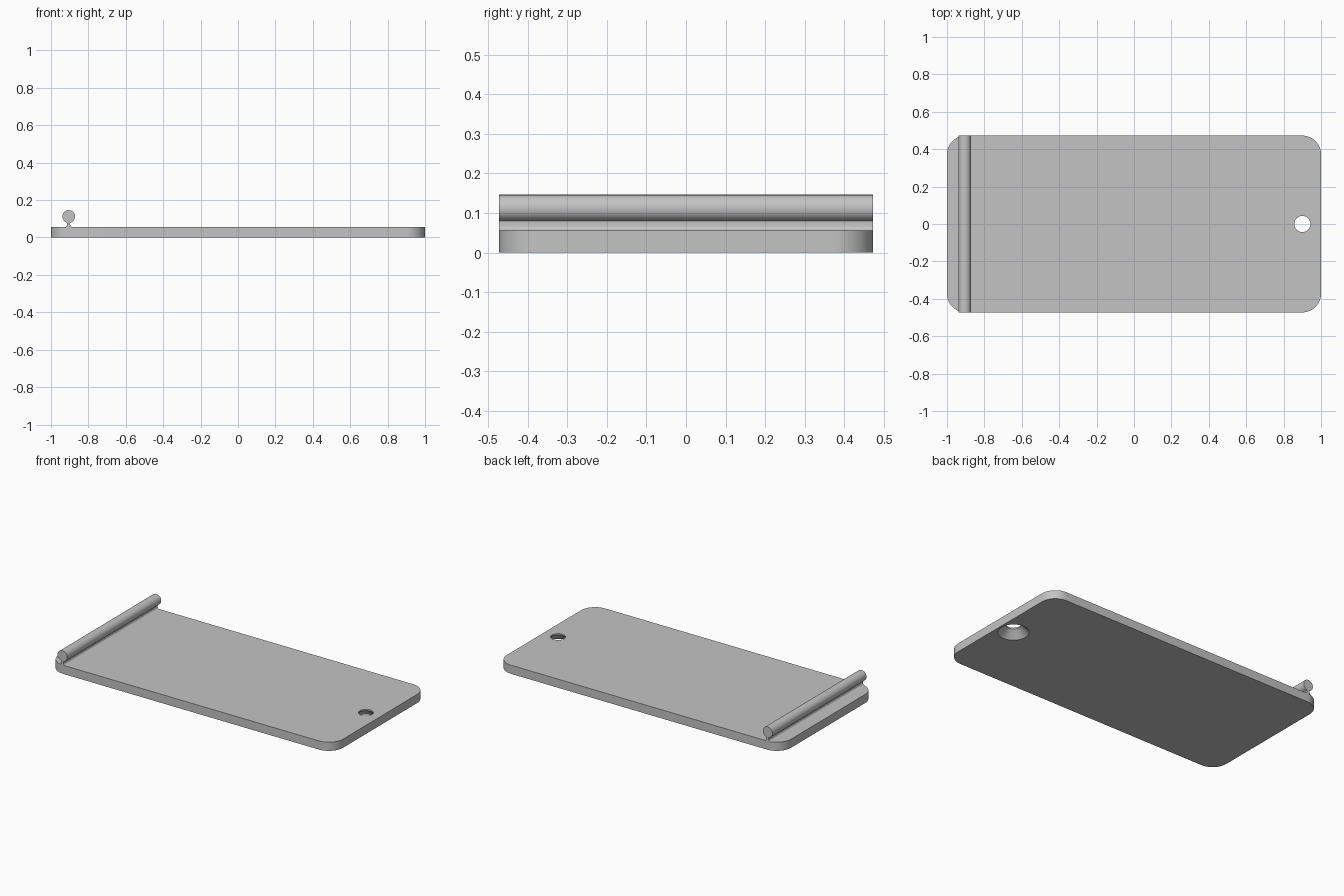
import bpy, bmesh, math

if "Cube" in bpy.data.objects:
    bpy.data.objects.remove(bpy.data.objects["Cube"], do_unlink=True)

WIDTH, DEPTH, THICK = 2.0, 0.945, 0.055
CORNER = 0.1
HOLE_X, HOLE_R, SINK_R, SINK_H = 0.9, 0.043, 0.09, 0.047
ROD_X, ROD_Z, ROD_R = -0.905, 0.112, 0.034

grey = bpy.data.materials.new("plain_grey")
grey.use_nodes = True
colour = (0.55, 0.55, 0.55, 1)
grey.diffuse_color = colour
grey.node_tree.nodes["Principled BSDF"].inputs["Base Color"].default_value = colour


def add_object(name, bm):
    bmesh.ops.recalc_face_normals(bm, faces=bm.faces)
    mesh = bpy.data.meshes.new(name)
    bm.to_mesh(mesh)
    bm.free()
    mesh.materials.append(grey)
    obj = bpy.data.objects.new(name, mesh)
    bpy.context.collection.objects.link(obj)
    return obj


def smooth(obj):
    bpy.ops.object.select_all(action="DESELECT")
    obj.select_set(True)
    bpy.context.view_layer.objects.active = obj
    bpy.ops.object.shade_smooth_by_angle(angle=math.radians(30))


def extrude_along_y(name, profile):
    """Sweep a closed (x, z) outline over the full depth."""
    bm = bmesh.new()
    face = bm.faces.new([bm.verts.new((x, -DEPTH / 2, z)) for x, z in profile])
    out = bmesh.ops.extrude_face_region(bm, geom=[face])["geom"]
    verts = [g for g in out if isinstance(g, bmesh.types.BMVert)]
    bmesh.ops.translate(bm, verts=verts, vec=(0, DEPTH, 0))
    return add_object(name, bm)


# Base plate with rounded corners
bm = bmesh.new()
bmesh.ops.create_cube(bm, size=1)
bmesh.ops.scale(bm, verts=bm.verts, vec=(WIDTH, DEPTH, THICK))
bmesh.ops.translate(bm, verts=bm.verts, vec=(0, 0, THICK / 2))
uprights = [e for e in bm.edges if abs(e.verts[0].co.z - e.verts[1].co.z) > THICK / 2]
bmesh.ops.bevel(bm, geom=uprights, offset=CORNER, segments=16, profile=0.5, affect="EDGES")
plate = add_object("base_plate", bm)

# Countersunk screw hole, spun from a half profile
bm = bmesh.new()
e = 0.01
half = [(0, -e), (SINK_R, -e), (SINK_R, 0), (HOLE_R, SINK_H), (HOLE_R, THICK + e), (0, THICK + e)]
verts = [bm.verts.new((HOLE_X + r, 0, z)) for r, z in half]
edges = [bm.edges.new(pair) for pair in zip(verts, verts[1:])]
bmesh.ops.spin(bm, geom=verts + edges, cent=(HOLE_X, 0, 0), axis=(0, 0, 1),
               angle=math.tau, steps=48, use_duplicate=False)
bmesh.ops.remove_doubles(bm, verts=bm.verts, dist=0.0001)
cutter = add_object("hole_cutter", bm)
cutter.hide_render = True
bpy.context.view_layer.objects.active = plate
cut = plate.modifiers.new("screw_hole", "BOOLEAN")
cut.object, cut.operation, cut.solver = cutter, "DIFFERENCE", "EXACT"
bpy.ops.object.modifier_apply(modifier=cut.name)
bpy.data.objects.remove(cutter, do_unlink=True)

# Round rail along the right edge
rail = extrude_along_y("rail", [
    (ROD_X + ROD_R * math.cos(a), ROD_Z + ROD_R * math.sin(a))
    for a in (math.tau * i / 48 for i in range(48))])

# Thin neck under the rail, flaring in a fillet onto the plate
fillet, waist = 0.013, 0.008
side = [(waist + fillet * (1 - math.sin(a)), THICK + fillet * (1 - math.cos(a)))
        for a in (math.pi / 2 * i / 8 for i in range(9))]
side.append((waist, ROD_Z - ROD_R + 0.004))
neck = extrude_along_y("rail_neck", [(ROD_X + x, z) for x, z in side]
                       + [(ROD_X - x, z) for x, z in reversed(side)])

for part in (plate, rail, neck):
    smooth(part)
